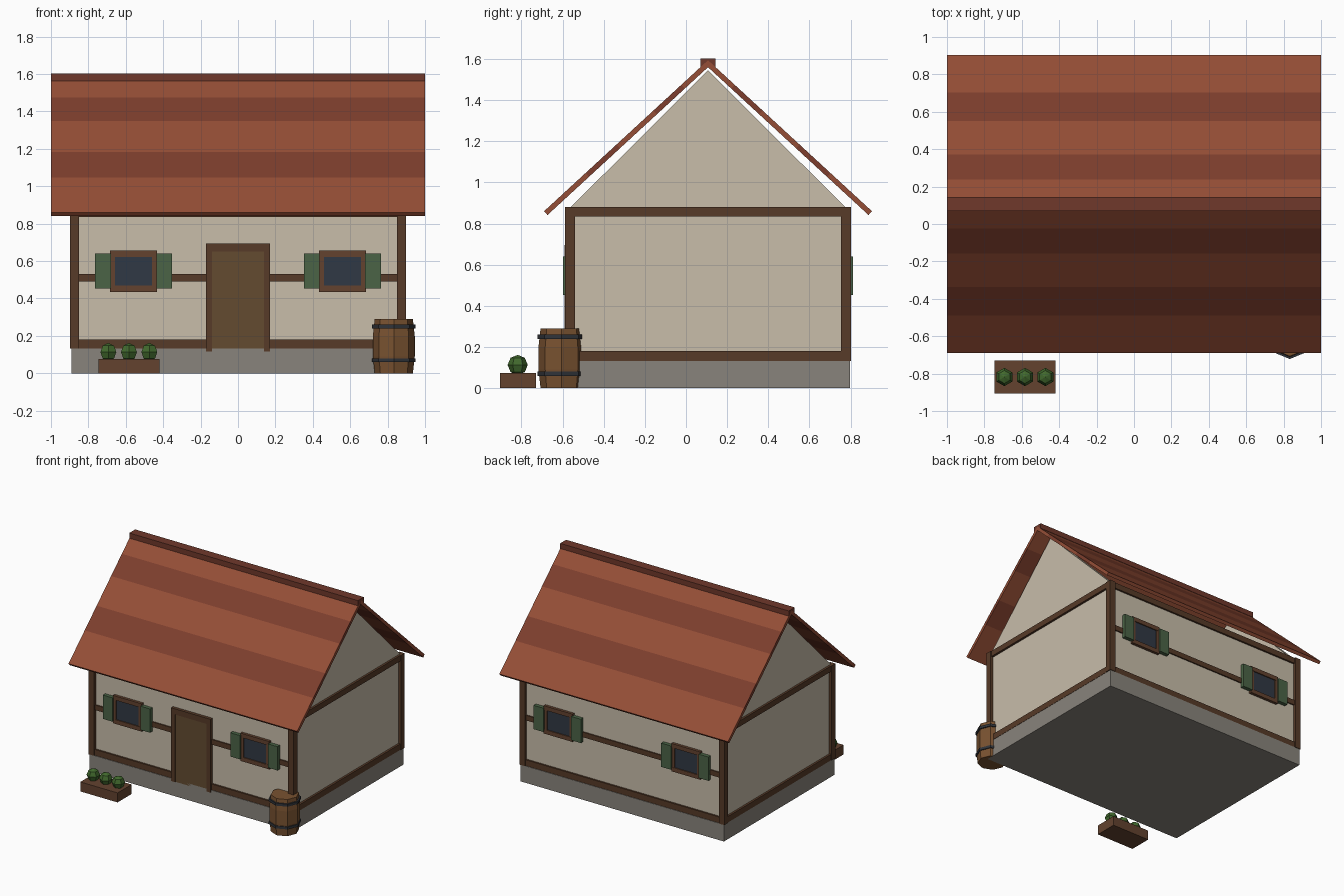
import bpy, bmesh
from math import radians, sin, cos, pi, hypot
from mathutils import Matrix

if "Cube" in bpy.data.objects:
    bpy.data.objects.remove(bpy.data.objects["Cube"])

CY = 0.107            # house centre in y
HX, HY = 0.897, 0.695  # half size over the corner posts


def mat(name, r, g, b):
    m = bpy.data.materials.new(name)
    m.diffuse_color = (r, g, b, 1)
    m.use_nodes = True
    m.node_tree.nodes["Principled BSDF"].inputs["Base Color"].default_value = m.diffuse_color
    return m


STONE = mat("stone", .25, .23, .20)
PLASTER = mat("plaster", .58, .51, .40)
TIMBER = mat("timber", .095, .043, .021)
FRAME = mat("frame_wood", .125, .055, .028)
DOOR = mat("door_wood", .127, .070, .030)
TILE_A = mat("tile_light", .30, .076, .037)
TILE_B = mat("tile_dark", .205, .048, .026)
RIDGE = mat("ridge_tile", .16, .04, .024)
GREEN = mat("shutter_green", .07, .127, .061)
GLASS = mat("glass", .03, .04, .058)
BARREL = mat("barrel_wood", .19, .084, .03)
IRON = mat("iron", .03, .034, .042)
LEAF = mat("leaf", .053, .14, .026)


def finish(name, bm, material):
    bmesh.ops.recalc_face_normals(bm, faces=bm.faces)
    me = bpy.data.meshes.new(name)
    bm.to_mesh(me)
    bm.free()
    me.materials.append(material)
    ob = bpy.data.objects.new(name, me)
    bpy.context.collection.objects.link(ob)
    return ob


def box(name, x, y, z, material):
    """Box from (min, max) pairs."""
    bm = bmesh.new()
    bmesh.ops.create_cube(bm, size=1)
    for v in bm.verts:
        v.co = [(p[0] + p[1]) / 2 + c * (p[1] - p[0]) for p, c in zip((x, y, z), v.co)]
    return finish(name, bm, material)


def prism(name, yz, x0, x1, material):
    """Profile in the yz plane extruded along x."""
    bm = bmesh.new()
    f = bm.faces.new([bm.verts.new((x0, y, z)) for y, z in yz])
    r = bmesh.ops.extrude_face_region(bm, geom=[f])
    vs = [v for v in r["geom"] if isinstance(v, bmesh.types.BMVert)]
    bmesh.ops.translate(bm, verts=vs, vec=(x1 - x0, 0, 0))
    return finish(name, bm, material)


def lathe(name, profile, centre, sides, material):
    """Stacked rings (radius, z) with capped ends."""
    bm = bmesh.new()
    rings = []
    for r, z in profile:
        rings.append([bm.verts.new((centre[0] + r * cos(2 * pi * i / sides),
                                    centre[1] + r * sin(2 * pi * i / sides), z))
                      for i in range(sides)])
    for a, b in zip(rings, rings[1:]):
        for i in range(sides):
            j = (i + 1) % sides
            bm.faces.new((a[i], a[j], b[j], b[i]))
    bm.faces.new(rings[0])
    bm.faces.new(rings[-1])
    return finish(name, bm, material)


def wall_box(name, s, x, d, z, material):
    """Box on the front (s=-1) or back (s=1) wall, d = depth from centre."""
    return box(name, x, sorted((CY + s * d[0], CY + s * d[1])), z, material)


# Foundation and plastered walls
box("stone_base", (-.89, .89), (CY - .69, CY + .69), (0, .133), STONE)
box("walls", (-.875, .875), (CY - .672, CY + .672), (.133, .875), PLASTER)

# Gable plates
for s in (-1, 1):
    prism("gable", [(CY - .667, .88), (CY + .667, .88), (CY, 1.545)],
          s * .835, s * .875, PLASTER)

# Corner posts and side beams
for sx in (-1, 1):
    xs = sorted((sx * HX, sx * (HX - .048)))
    for s in (-1, 1):
        wall_box("corner_post", s, xs, (HY - .048, HY), (.133, .88), TIMBER)
    xb = sorted((sx * .86, sx * .892))
    for z in ((.133, .18), (.835, .88)):
        box("side_beam", xb, (CY - .66, CY + .66), z, TIMBER)

# Front and back beams, windows with shutters
for s in (-1, 1):
    for z in ((.133, .18), (.835, .88)):
        wall_box("long_beam", s, (-.86, .86), (.65, .686), z, TIMBER)
    wall_box("middle_rail", s, (-.86, .86), (.65, .682), (.49, .53), TIMBER)
    for wx in (-.558, .558):
        wall_box("window_glass", s, (wx - .105, wx + .105), (.66, .686), (.46, .63), GLASS)
        for z in ((.435, .468), (.622, .655)):
            wall_box("window_frame_bar", s, (wx - .126, wx + .126), (.66, .694), z, FRAME)
        for k in (-1, 1):
            wall_box("window_frame_side", s, sorted((wx + k * .126, wx + k * .099)),
                     (.66, .693), (.46, .63), FRAME)
            wall_box("shutter", s, sorted((wx + k * .122, wx + k * .206)),
                     (.675, .705), (.452, .64), GREEN)

# Door with frame
wall_box("door", -1, (-.14, .14), (.65, .690), (.115, .66), DOOR)
for k in (-1, 1):
    wall_box("door_jamb", -1, sorted((k * .172, k * .138)), (.65, .697), (.115, .65), TIMBER)
wall_box("door_lintel", -1, (-.172, .172), (.65, .697), (.65, .695), TIMBER)

# Roof slopes in alternating tile courses
TOP, SLOPE, T = 1.594, .921, .025
n = hypot(1, SLOPE)
off = (-T * SLOPE / n, -T / n)
stops = [.797, .595, .445, .265, .13, 0]
for s in (-1, 1):
    for i, (a, b) in enumerate(zip(stops, stops[1:])):
        outer = [(a, TOP - SLOPE * a), (b, TOP - SLOPE * b)]
        inner = [(d + off[0], z + off[1]) for d, z in outer]
        if b == 0:
            inner[1] = (0, TOP - T * n)
        pts = outer + inner[::-1]
        prism("roof_course", [(CY + s * d, z) for d, z in pts], -1, 1,
              TILE_B if i % 2 else TILE_A)
box("ridge_cap", (-1, 1), (CY - .037, CY + .037), (1.562, 1.603), RIDGE)

# Barrel with iron hoops
BC = (.833, -.605)
lathe("barrel", [(.102, 0), (.112, .09), (.112, .2), (.102, .29)], BC, 8, BARREL)
for z in (.07, .25):
    lathe("barrel_hoop", [(.117, z - .01), (.117, z + .01)], BC, 8, IRON)

# Planter with three round bushes
box("planter", (-.745, -.42), (-.905, -.73), (0, .075), FRAME)
for x in (-.693, -.583, -.474):
    bm = bmesh.new()
    bmesh.ops.create_uvsphere(bm, u_segments=6, v_segments=4, radius=.049)
    top = max(bm.verts, key=lambda v: v.co.y)
    turn = 0 if abs(top.co.x) < .005 else radians(30)
    bmesh.ops.transform(bm, verts=bm.verts,
                        matrix=Matrix.Translation((x, -.818, .113)) @ Matrix.Rotation(turn, 4, 'Z'))
    finish("bush", bm, LEAF)
